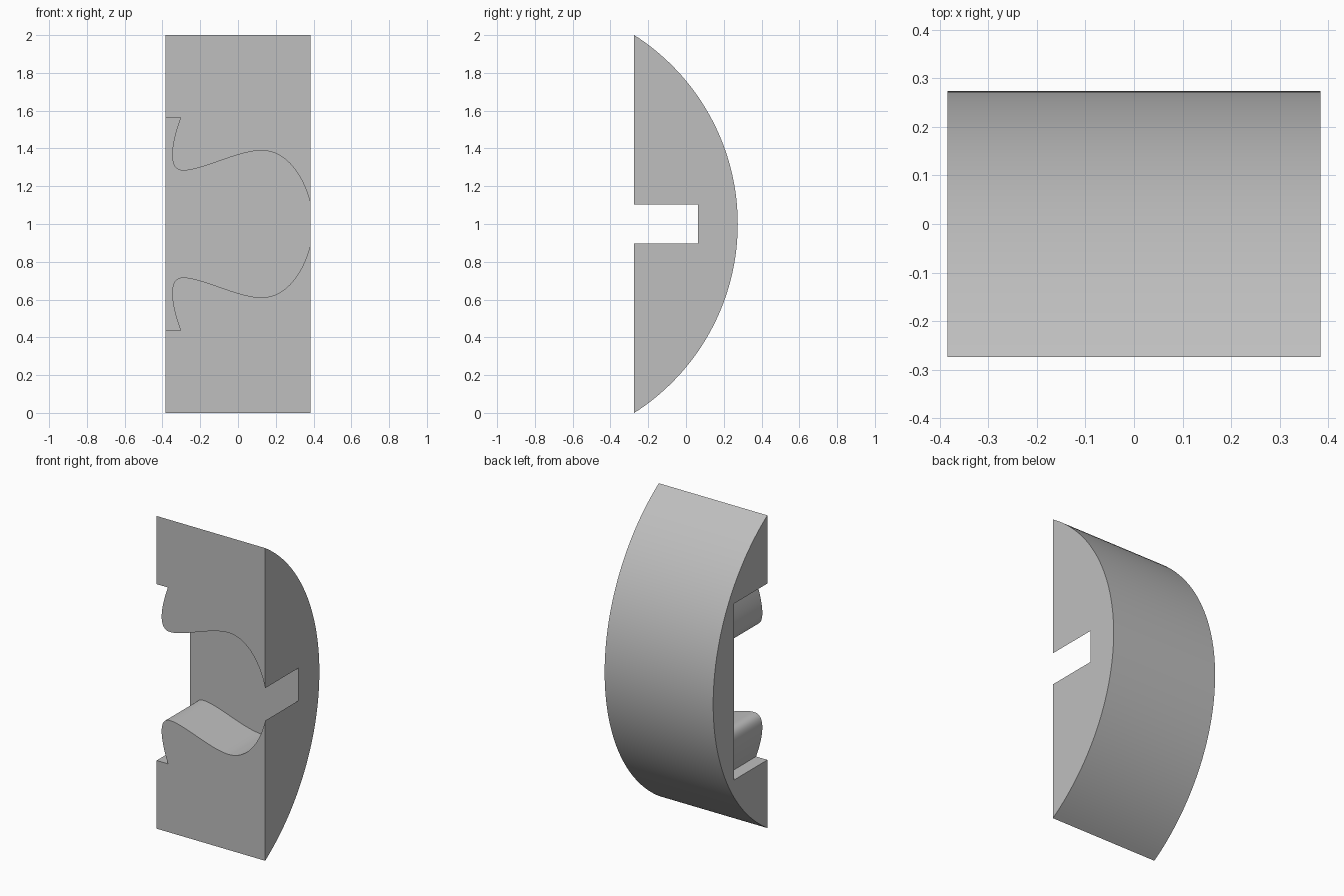
import bpy, bmesh
from math import asin, cos, sin
from mathutils import Vector
from mathutils.geometry import interpolate_bezier

cube = bpy.data.objects.get("Cube")
if cube:
    bpy.data.objects.remove(cube, do_unlink=True)

HALF_X, HALF_Y, MID_Z = 0.384, 0.274, 1.0
RECESS_Y = 0.064

grey = bpy.data.materials.new("plain grey")
grey.use_nodes = True
grey.diffuse_color = (0.52, 0.52, 0.52, 1)
grey.node_tree.nodes["Principled BSDF"].inputs["Base Color"].default_value = grey.diffuse_color


def prism(name, outline, offset):
    """Extrude a closed outline by the offset vector."""
    bm = bmesh.new()
    face = bm.faces.new([bm.verts.new(p) for p in outline])
    ext = bmesh.ops.extrude_face_region(bm, geom=[face])
    verts = [g for g in ext["geom"] if isinstance(g, bmesh.types.BMVert)]
    bmesh.ops.translate(bm, verts=verts, vec=offset)
    bmesh.ops.recalc_face_normals(bm, faces=bm.faces)
    mesh = bpy.data.meshes.new(name)
    bm.to_mesh(mesh)
    bm.free()
    mesh.materials.append(grey)
    obj = bpy.data.objects.new(name, mesh)
    bpy.context.collection.objects.link(obj)
    return obj


# Body: circular segment with a flat front and a bowed back
sagitta = 2 * HALF_Y
radius = (1 + sagitta ** 2) / (2 * sagitta)
sweep = asin(1 / radius)
steps = 72
arc = []
for i in range(steps + 1):
    a = sweep * (2 * i / steps - 1)
    arc.append((-HALF_X, HALF_Y - radius + radius * cos(a), MID_Z + radius * sin(a)))
body = prism("curved_body", arc, (2 * HALF_X, 0, 0))

# Recess: upper edge from smooth curves, mirrored about mid height
curves = [
    ((-0.304, 0.564), (-0.345, 0.45), (-0.385, 0.283), (-0.29, 0.283)),
    ((-0.29, 0.283), (-0.19, 0.283), (0.0, 0.389), (0.125, 0.389)),
    ((0.125, 0.389), (0.26, 0.389), (0.35, 0.25), (HALF_X, 0.104)),
]
upper = [Vector((-0.45, 0.564))]
for c in curves:
    pts = interpolate_bezier(*[Vector(p) for p in c], 24)
    upper += [p.to_2d() for p in pts[:-1]]
upper += [Vector((HALF_X, 0.104)), Vector((0.45, 0.08))]
edge = [(p.x, -0.5, MID_Z + p.y) for p in upper]
edge += [(p.x, -0.5, MID_Z - p.y) for p in reversed(upper)]
cutter = prism("recess_cutter", edge, (0, 0.5 + RECESS_Y, 0))
cutter.hide_render = True

# Cut the recess, then drop the cutter
cut = body.modifiers.new("recess", "BOOLEAN")
cut.operation = "DIFFERENCE"
cut.solver = "EXACT"
cut.object = cutter
bpy.ops.object.select_all(action="DESELECT")
body.select_set(True)
bpy.context.view_layer.objects.active = body
bpy.ops.object.modifier_apply(modifier=cut.name)
bpy.data.objects.remove(cutter, do_unlink=True)
bpy.ops.object.shade_smooth_by_angle(angle=0.5)
